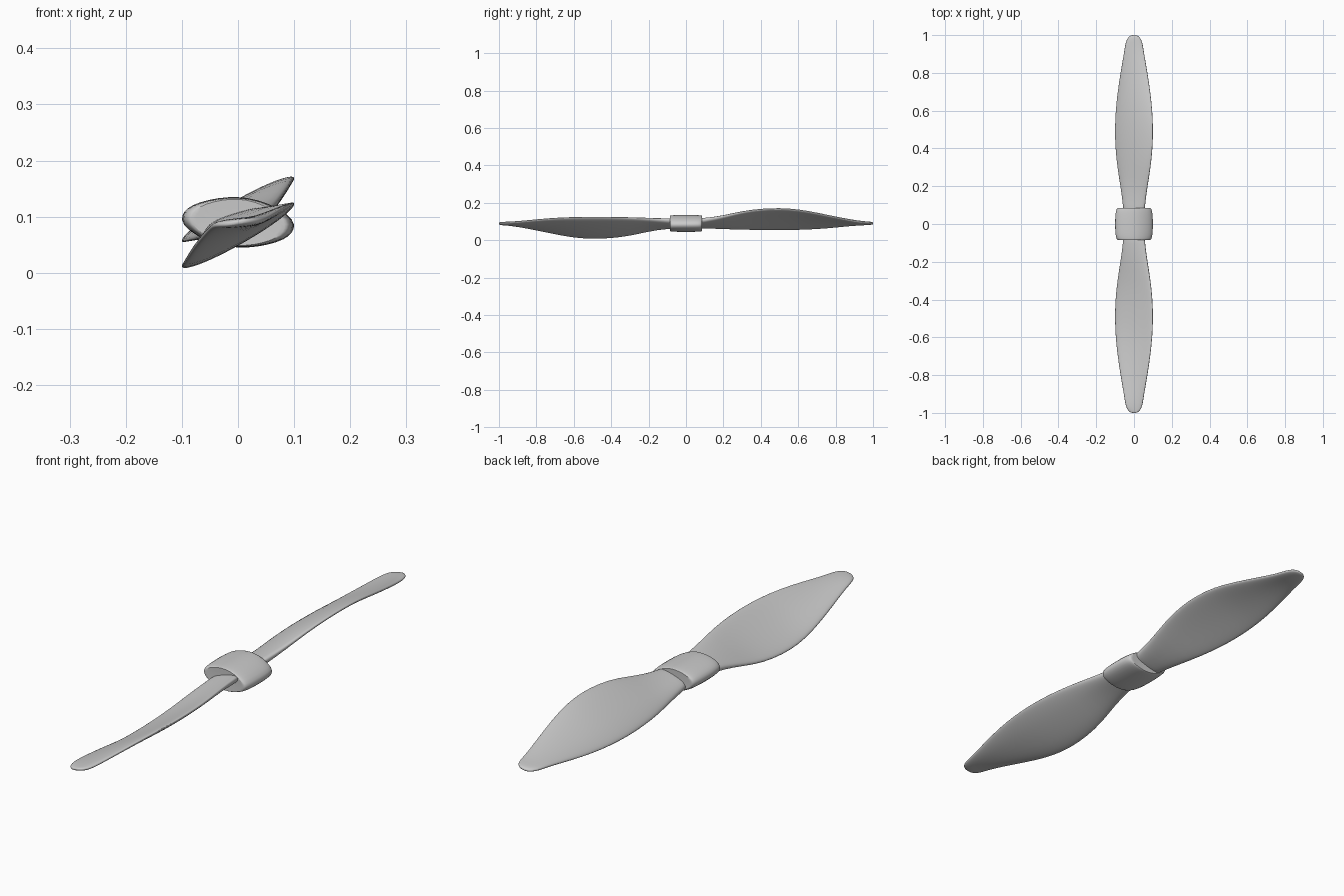
import bpy, bmesh
from math import sin, cos, pi, copysign

if "Cube" in bpy.data.objects:
    bpy.data.objects.remove(bpy.data.objects["Cube"])

ZC = 0.09  # height of the propeller axis


def loft(name, rings, angle):
    """Skin a list of closed rings, cap both ends, smooth."""
    bm = bmesh.new()
    vs = [[bm.verts.new(p) for p in r] for r in rings]
    n = len(vs[0])
    for a, b in zip(vs, vs[1:]):
        for i in range(n):
            j = (i + 1) % n
            bm.faces.new((a[i], a[j], b[j], b[i]))
    bm.faces.new(vs[0])
    bm.faces.new(vs[-1])
    bmesh.ops.recalc_face_normals(bm, faces=bm.faces)
    me = bpy.data.meshes.new(name)
    bm.to_mesh(me)
    bm.free()
    ob = bpy.data.objects.new(name, me)
    bpy.context.collection.objects.link(ob)
    sub = ob.modifiers.new("smooth", 'SUBSURF')
    sub.levels = sub.render_levels = 1
    bpy.ops.object.select_all(action='DESELECT')
    ob.select_set(True)
    bpy.context.view_layer.objects.active = ob
    bpy.ops.object.shade_smooth_by_angle(angle=angle)
    return ob


def spow(v, e):
    return copysign(abs(v) ** e, v)


# Blade stations: y, half width, low edge z, high edge z, half thickness, camber
STATIONS = [
    (0.03, 0.056, -0.026, 0.026, 0.021, 0.0),
    (0.10, 0.058, -0.027, 0.028, 0.019, 0.001),
    (0.20, 0.072, -0.034, 0.045, 0.016, 0.003),
    (0.30, 0.089, -0.038, 0.070, 0.014, 0.006),
    (0.40, 0.099, -0.040, 0.083, 0.013, 0.007),
    (0.50, 0.102, -0.041, 0.087, 0.013, 0.007),
    (0.60, 0.098, -0.039, 0.080, 0.012, 0.007),
    (0.70, 0.087, -0.035, 0.061, 0.012, 0.005),
    (0.80, 0.072, -0.025, 0.039, 0.011, 0.003),
    (0.90, 0.054, -0.013, 0.018, 0.010, 0.001),
    (0.95, 0.047, -0.009, 0.011, 0.009, 0.0),
    (0.98, 0.038, -0.007, 0.009, 0.008, 0.0),
    (0.996, 0.023, -0.006, 0.007, 0.006, 0.0),
    (1.001, 0.008, -0.003, 0.003, 0.003, 0.0),
]


def blade_rings(s):
    rings = []
    for y, w, lo, hi, t, camber in STATIONS:
        mid, rise = (lo + hi) / 2, max((hi - lo) / 2 - t * 0.55, 0)
        ring = []
        for i in range(24):
            a = 2 * pi * i / 24
            u, v = spow(cos(a), 0.75), spow(sin(a), 0.75)
            z = mid + u * rise + v * t + camber * (1 - u * u)
            ring.append((s * w * u, s * y, ZC + s * z))
        rings.append(ring)
    return rings


# Two twisted blades, point-mirrored through the hub centre
loft("rear_blade", blade_rings(1), 1.2)
loft("front_blade", blade_rings(-1), 1.2)

# Hub: skewed rounded section swept along y
half = [(-0.1, -0.004), (-0.101, 0.012), (-0.092, 0.025), (-0.07, 0.036),
        (-0.035, 0.044), (0.0, 0.046), (0.035, 0.041), (0.074, 0.025)]
section = half + [(-x, -z) for x, z in half]
profile = [(-0.084, 0.70), (-0.086, 0.84), (-0.082, 0.91), (-0.065, 0.97), (-0.03, 1.0)]
profile += [(-y, k) for y, k in reversed(profile)]
loft("hub", [[(x * k, y, ZC + z * (k + 1) / 2) for x, z in section]
             for y, k in profile], 0.9)
